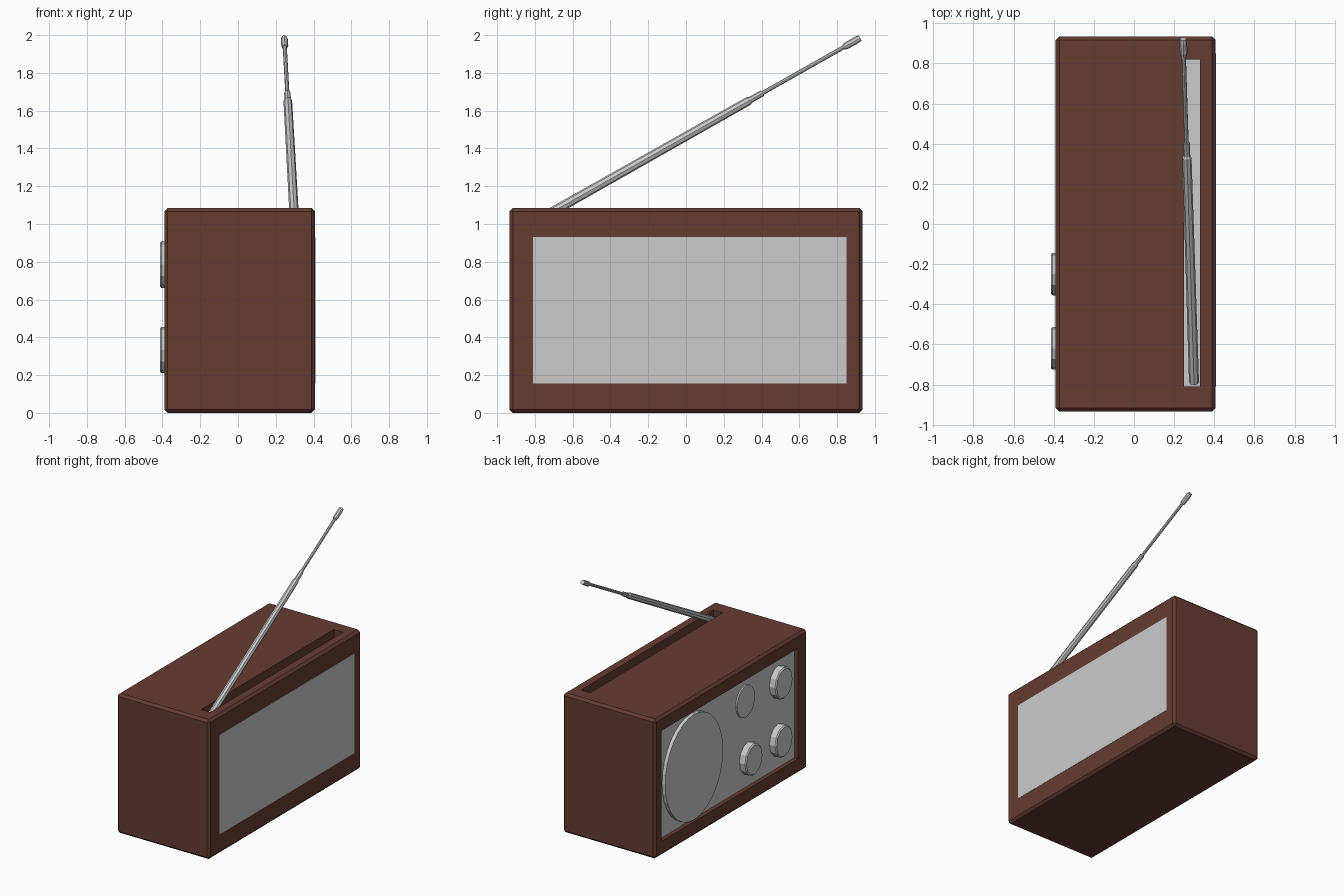
import bpy, bmesh
from math import pi
from mathutils import Vector, Matrix

if "Cube" in bpy.data.objects:
    bpy.data.objects.remove(bpy.data.objects["Cube"])

brown = bpy.data.materials.new("brown_wood")
brown.diffuse_color = (0.13, 0.045, 0.032, 1)
brown.use_nodes = True
brown.node_tree.nodes["Principled BSDF"].inputs["Base Color"].default_value = brown.diffuse_color


def finish(name, bm, mat=None):
    bmesh.ops.recalc_face_normals(bm, faces=bm.faces)
    me = bpy.data.meshes.new(name)
    bm.to_mesh(me)
    bm.free()
    ob = bpy.data.objects.new(name, me)
    bpy.context.collection.objects.link(ob)
    if mat:
        me.materials.append(mat)
    return ob


def box(name, lo, hi, mat=None, bevel=0):
    lo, hi = Vector(lo), Vector(hi)
    bm = bmesh.new()
    bmesh.ops.create_cube(bm, size=1, matrix=Matrix.Translation((lo + hi) / 2)
                          @ Matrix.Diagonal((hi - lo).to_4d()))
    if bevel:
        bmesh.ops.bevel(bm, geom=bm.edges[:], offset=bevel, segments=1, affect='EDGES')
    return finish(name, bm, mat)


def lathe(name, profile, segments, matrix):
    """Closed solid from (radius, height) rings around local z."""
    bm = bmesh.new()
    prev = None
    for r, h in profile:
        ring = bmesh.ops.create_circle(bm, segments=segments, radius=r,
                                       matrix=matrix @ Matrix.Translation((0, 0, h)))["verts"]
        if prev:
            for i in range(segments):
                j = (i + 1) % segments
                bm.faces.new((prev[i], prev[j], ring[j], ring[i]))
        else:
            bm.faces.new(ring)
        prev = ring
    bm.faces.new(prev)
    return finish(name, bm)


def dial(name, y, z, ry, rz, face_x, segments, chamfer=0.0):
    """Slightly oval disc standing on the recessed control panel, facing -x."""
    h = PANEL_X - face_x
    profile = [(1, -0.01), (1, h)]
    if chamfer:
        profile = [(1, -0.01), (1, h - chamfer), (0.92, h)]
    m = (Matrix.Translation((PANEL_X, y, z)) @ Matrix.Diagonal((1, ry, rz, 1))
         @ Matrix.Rotation(-pi / 2, 4, 'Y'))
    return lathe(name, profile, segments, m)


PANEL_X = -0.355

# Wooden case with a control recess and an antenna slot
case = box("case", (-0.39, -0.935, 0), (0.407, 0.935, 1.085), brown, 0.018)
cutters = [box("recess_cutter", (-0.5, -0.82, 0.115), (PANEL_X, 0.86, 0.975), brown),
           box("slot_cutter", (0.25, -0.81, 0.96), (0.33, 0.82, 1.2), brown)]
bpy.context.view_layer.objects.active = case
for c in cutters:
    mod = case.modifiers.new("cut", 'BOOLEAN')
    mod.operation = 'DIFFERENCE'
    mod.solver = 'EXACT'
    mod.object = c
    bpy.ops.object.modifier_apply(modifier=mod.name)
    bpy.data.objects.remove(c)

# Grey panels: controls, rear plate, slot floor
box("control_panel", (PANEL_X - 0.003, -0.82, 0.115), (PANEL_X + 0.01, 0.86, 0.975))
box("rear_panel", (0.39, -0.81, 0.155), (0.409, 0.85, 0.93))
box("slot_floor", (0.25, -0.81, 0.95), (0.33, 0.82, 0.964))

# Speaker, indicator disc and three knobs
dial("speaker", 0.45, 0.535, 0.355, 0.41, -0.385, 32)
dial("indicator_disc", -0.21, 0.79, 0.11, 0.123, -0.37, 24)
for i, (y, z) in enumerate([(-0.62, 0.785), (-0.62, 0.333), (-0.25, 0.333)]):
    dial(f"knob_{i + 1}", y, z, 0.106, 0.123, -0.414, 12, 0.008)

# Telescopic antenna leaning back out of the slot
base, tip = Vector((0.299, -0.79, 1.018)), Vector((0.245, 0.922, 1.985))
axis = tip - base
L = axis.length
m = Matrix.Translation(base) @ axis.to_track_quat('Z', 'Y').to_matrix().to_4x4()
lathe("antenna_lower", [(0.025, 0), (0.023, 0.655 * L), (0.017, 0.66 * L), (0.017, 0.698 * L)], 8, m)
lathe("antenna_upper", [(0.011, 0.69 * L), (0.011, 0.96 * L)], 8, m)
lathe("antenna_tip", [(0.016, 0.95 * L), (0.019, 0.96 * L), (0.019, 0.99 * L), (0.016, L)], 8, m)
